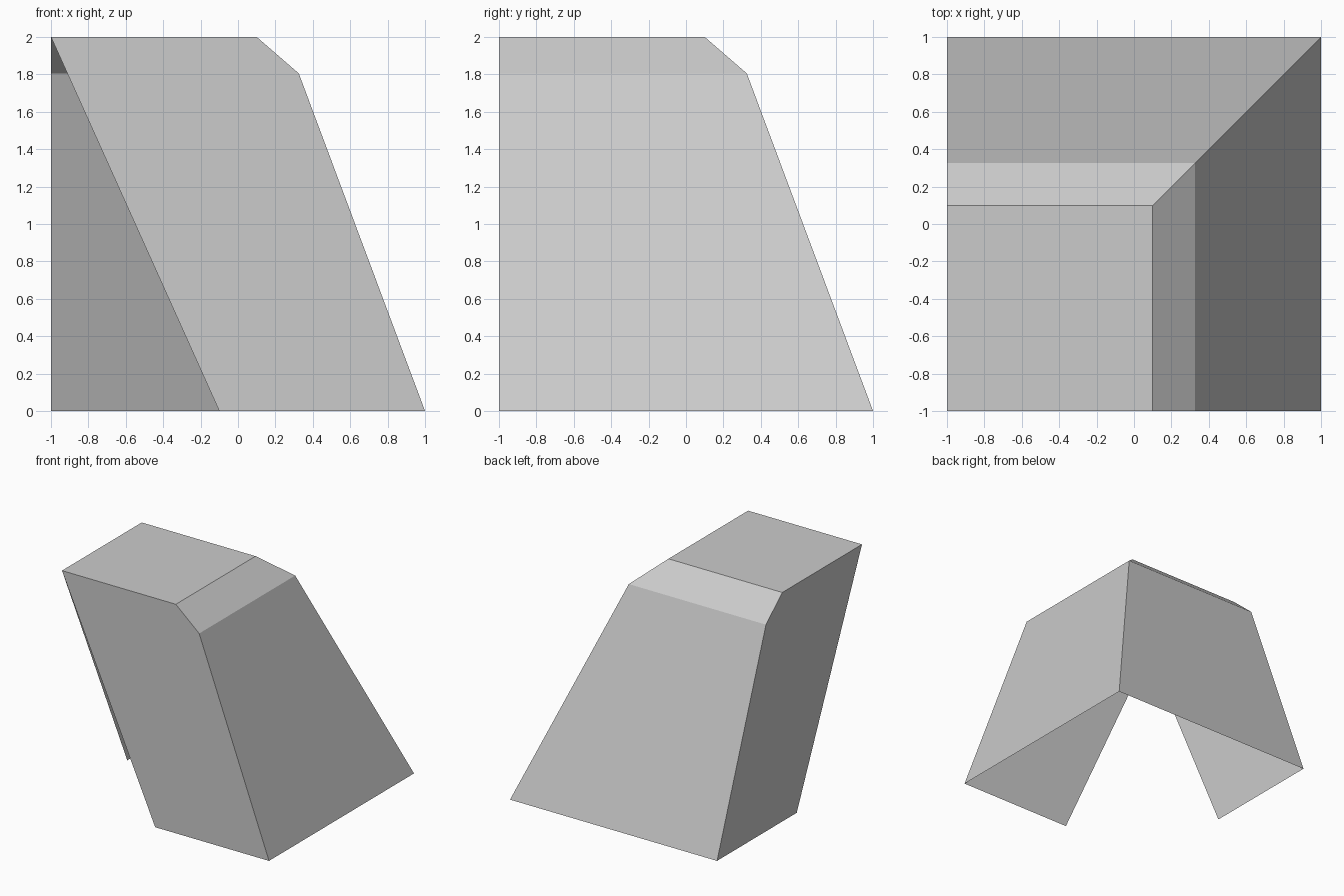
import bpy
import bmesh

if "Cube" in bpy.data.objects:
    bpy.data.objects.remove(bpy.data.objects["Cube"], do_unlink=True)

# Plain grey finish
GREY = (0.6, 0.6, 0.6, 1.0)
grey = bpy.data.materials.new("plain_grey")
grey.use_nodes = True
grey.diffuse_color = GREY
grey.node_tree.nodes["Principled BSDF"].inputs["Base Color"].default_value = GREY

# Outer profile (distance, height), from the top rim over the bevel to the foot
PROFILE = [(0.1, 2.0), (0.325, 1.805), (1.0, 0.0)]
INNER_FOOT = -0.1

bm = bmesh.new()

# Each row turns the outer corner: back end, corner, front end
rows = [[bm.verts.new(p) for p in ((-1, d, z), (d, d, z), (d, -1, z))]
        for d, z in PROFILE]
inner_top = bm.verts.new((-1, -1, 2))
side_foot = bm.verts.new((-1, INNER_FOOT, 0))
front_foot = bm.verts.new((INNER_FOOT, -1, 0))

# Bevels and long slopes on the two outer sides
for upper, lower in zip(rows, rows[1:]):
    for i in range(2):
        bm.faces.new((upper[i], lower[i], lower[i + 1], upper[i + 1]))

# Flat top, then the two slanted end walls; underside and inner side stay open
bm.faces.new([inner_top] + rows[0][::-1])
bm.faces.new([inner_top] + [row[0] for row in rows] + [side_foot])
bm.faces.new([front_foot] + [row[2] for row in reversed(rows)] + [inner_top])

# Consistent outward normals, judged from the top face
bmesh.ops.recalc_face_normals(bm, faces=bm.faces[:])
bm.normal_update()
top = max(bm.faces, key=lambda f: f.calc_center_median().z)
if top.normal.z < 0:
    bmesh.ops.reverse_faces(bm, faces=bm.faces[:])

mesh = bpy.data.meshes.new("corner_slope_shell")
bm.to_mesh(mesh)
bm.free()
mesh.materials.append(grey)
shell = bpy.data.objects.new("corner_slope_shell", mesh)
bpy.context.collection.objects.link(shell)
